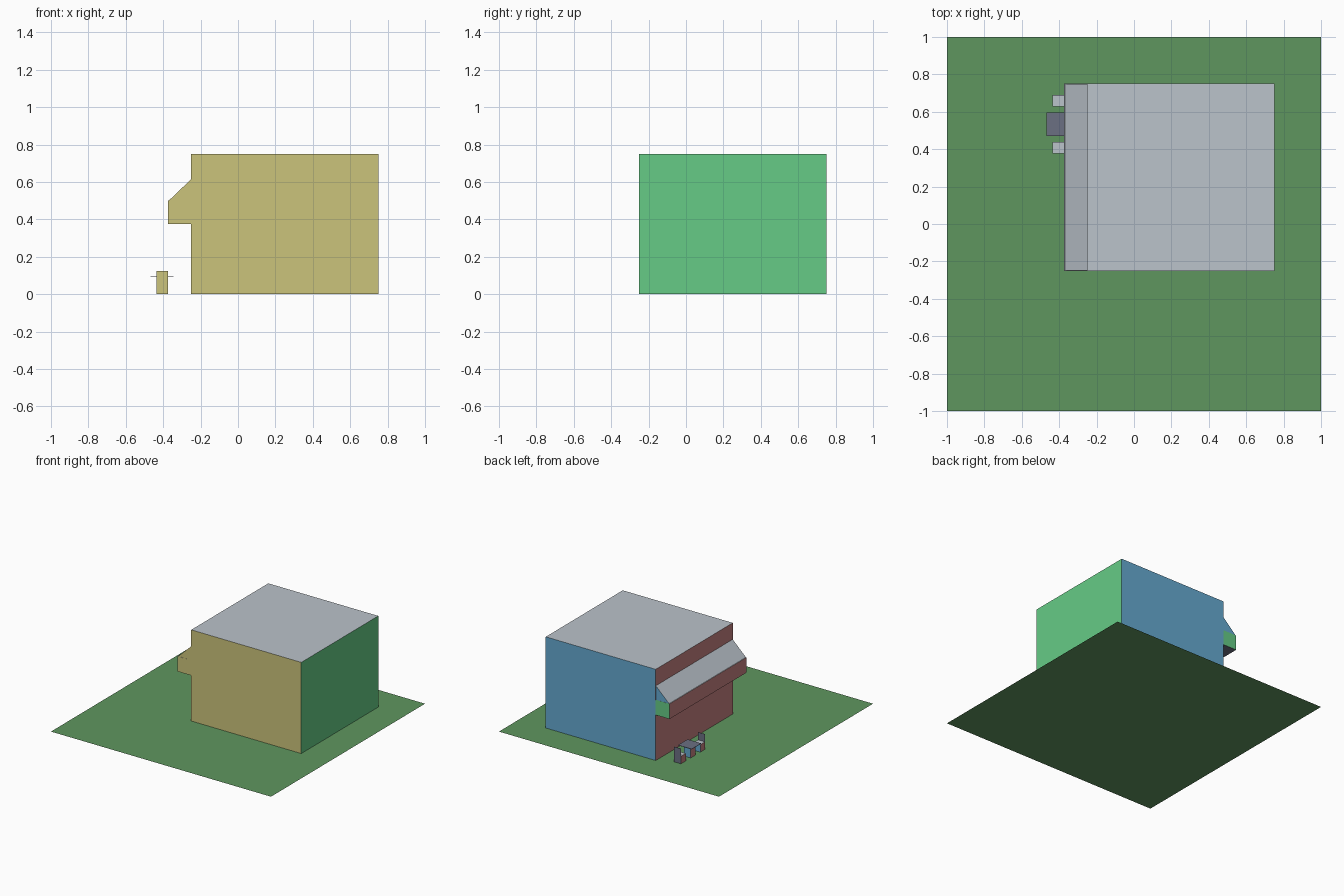
import bpy, bmesh

if "Cube" in bpy.data.objects:
    bpy.data.objects.remove(bpy.data.objects["Cube"])

# One material per colour (display RGB converted to linear)
def material(name, rgb):
    m = bpy.data.materials.new(name)
    lin = [((c / 255 + 0.055) / 1.055) ** 2.4 for c in rgb]
    m.diffuse_color = (*lin, 1)
    m.use_nodes = True
    m.node_tree.nodes["Principled BSDF"].inputs["Base Color"].default_value = m.diffuse_color
    return m

MATS = {
    "yellow": material("sand yellow", (203, 195, 123)),
    "green": material("mint green", (102, 203, 134)),
    "grey": material("light grey", (187, 195, 203)),
    "red": material("dusty red", (198, 130, 130)),
    "blue": material("sky blue", (101, 169, 208)),
    "slate": material("slate", (107, 112, 130)),
    "grass": material("grass green", (95, 150, 95)),
}

# Default colour for each face direction
SIDES = {"-x": "red", "+x": "green", "-y": "yellow", "+y": "blue",
         "-z": "slate", "+z": "grey"}

def direction(n):
    if n.z > 0.5:
        return "+z"                      # slopes count as tops
    i = max(range(3), key=lambda k: abs(n[k]))
    return ("+" if n[i] > 0 else "-") + "xyz"[i]

def prism(name, profile, y0, y1, **override):
    """Extrude an x-z profile along y and colour its faces by direction."""
    bm = bmesh.new()
    face = bm.faces.new([bm.verts.new((x, y0, z)) for x, z in profile])
    ext = bmesh.ops.extrude_face_region(bm, geom=[face])
    moved = [v for v in ext["geom"] if isinstance(v, bmesh.types.BMVert)]
    bmesh.ops.translate(bm, verts=moved, vec=(0, y1 - y0, 0))
    bmesh.ops.recalc_face_normals(bm, faces=bm.faces)
    bm.normal_update()
    colours = dict(SIDES)
    keys = {"back": "+y", "front": "-y", "left": "-x", "right": "+x",
            "top": "+z", "bottom": "-z"}
    colours.update({keys[k]: c for k, c in override.items()})
    names = list(MATS)
    for f in bm.faces:
        f.material_index = names.index(colours[direction(f.normal)])
    me = bpy.data.meshes.new(name)
    for m in MATS.values():
        me.materials.append(m)
    bm.to_mesh(me)
    bm.free()
    ob = bpy.data.objects.new(name, me)
    bpy.context.collection.objects.link(ob)
    return ob

def box(name, x0, x1, y0, y1, z0, z1, **override):
    return prism(name, [(x0, z0), (x1, z0), (x1, z1), (x0, z1)], y0, y1, **override)

# Lawn: a single flat sheet
bpy.ops.mesh.primitive_plane_add(size=2)
lawn = bpy.context.object
lawn.name = "lawn"
lawn.data.materials.append(MATS["grass"])

Z = 0.001  # keeps undersides just clear of the lawn

# Building with overhanging balcony box and sloped awning on the left
box("building", -0.25, 0.75, -0.25, 0.75, Z, 0.75)
box("overhang", -0.375, -0.25, -0.25, 0.75, 0.375, 0.5, back="green")
prism("awning", [(-0.37, 0.5), (-0.25, 0.5), (-0.25, 0.615)], -0.249, 0.749)

# Table: square leg and a paper-thin top
CX, CY, H = -0.406, 0.533, 0.031
box("table_leg", CX - H, CX + H, CY - H, CY + H, Z, 0.092)
box("table_top", CX - 2 * H, CX + 2 * H, CY - 2 * H, CY + 2 * H, 0.092, 0.094,
    top="slate", left="slate", right="slate", front="slate", back="slate")

# Two stools facing the table, each with a thin backrest on the outer side
for side, name in ((-1, "front"), (1, "rear")):
    y = CY + side * 0.125
    box(name + "_seat", CX - H, CX + H, y - H, y + H, Z, 0.0625)
    edge = y + side * H
    box(name + "_backrest", CX - H, CX + H, edge - 0.001, edge + 0.001, Z, 0.125,
        back="slate", left="slate", right="slate", top="slate")
